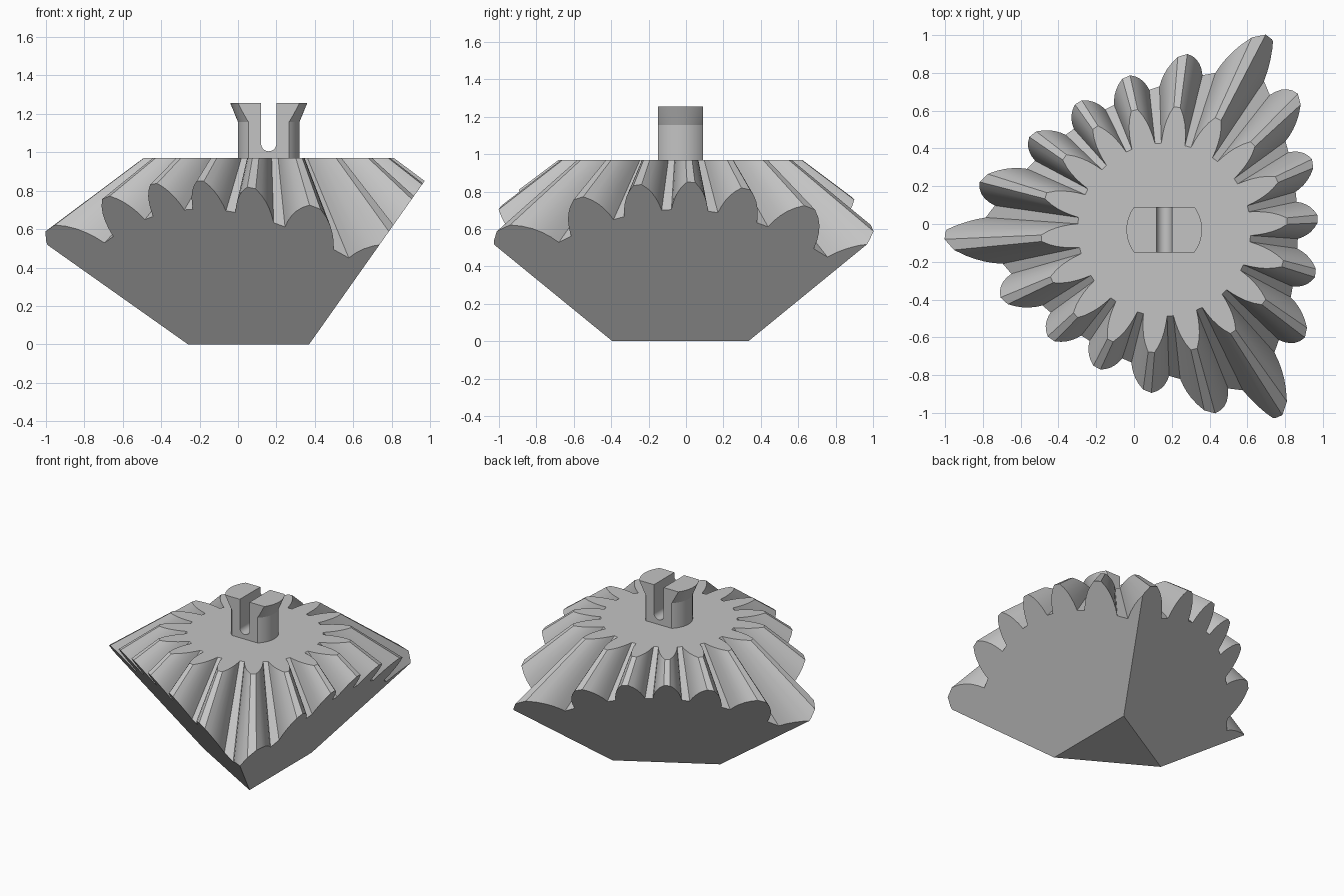
import bpy, bmesh
from math import sin, cos, pi, radians
from mathutils import Vector

if "Cube" in bpy.data.objects:
    bpy.data.objects.remove(bpy.data.objects["Cube"], do_unlink=True)

CENTRE = (0.16, -0.03, 0)
TOP, APEX = 0.97, 1.457
TEETH, PHASE = 18, 4
ROOT_R, TIP_R = 0.458, 0.652
# flank: height fraction, half angle of the tooth in degrees
FLANK = [(0, 7.9), (0.2, 7.1), (0.4, 6.1), (0.6, 4.9), (0.8, 3.4), (1, 1.5)]

grey = bpy.data.materials.new("plain grey")
grey.use_nodes = True
colour = (0.55, 0.55, 0.55, 1)
grey.diffuse_color = colour
grey.node_tree.nodes["Principled BSDF"].inputs["Base Color"].default_value = colour


def polar(r, a, z=0.0):
    return Vector((r * cos(a), r * sin(a), z))


def loft(rings):
    """Closed solid through rings of equal point count."""
    bm = bmesh.new()
    loops = [[bm.verts.new(p) for p in ring] for ring in rings]
    n = len(loops[0])
    for low, high in zip(loops, loops[1:]):
        for i in range(n):
            j = (i + 1) % n
            bm.faces.new((low[i], low[j], high[j], high[i]))
    bm.faces.new(loops[0][::-1])
    bm.faces.new(loops[-1])
    return bm


def slice_off(bm, point, normal):
    """Remove everything beyond the plane and cap the cut."""
    bmesh.ops.bisect_plane(bm, geom=bm.verts[:] + bm.edges[:] + bm.faces[:], dist=1e-5,
                           plane_co=point, plane_no=normal, clear_outer=True)
    bmesh.ops.holes_fill(bm, edges=[e for e in bm.edges if e.is_boundary], sides=0)


def make(name, bm):
    bmesh.ops.recalc_face_normals(bm, faces=bm.faces[:])
    mesh = bpy.data.meshes.new(name)
    bm.to_mesh(mesh)
    bm.free()
    mesh.materials.append(grey)
    obj = bpy.data.objects.new(name, mesh)
    obj.location = CENTRE
    bpy.context.collection.objects.link(obj)
    return obj


def select(obj):
    bpy.ops.object.select_all(action='DESELECT')
    obj.select_set(True)
    bpy.context.view_layer.objects.active = obj


# Bevel gear: tooth outline scaled away from the cone apex
outline = []
for k in range(TEETH):
    mid = PHASE + k * 360 / TEETH
    sides = [(u, -h) for u, h in FLANK] + [(u, h) for u, h in reversed(FLANK)]
    outline += [(ROOT_R + u * (TIP_R - ROOT_R), radians(mid + h)) for u, h in sides]
spread = APEX / (APEX - TOP)
gear = loft([[polar(r * spread, a) for r, a in outline],
             [polar(r, a, TOP) for r, a in outline]])

# Three sloping flat sides narrowing to the triangular base
for k in range(3):
    a = k * 2 * pi / 3
    slice_off(gear, polar(0.21, a), polar(1, a, -0.707))
gear_body = make("gear_body", gear)

# Round clip post with flared head and flat sides
post = loft([[polar(r, i * 2 * pi / 64, z) for i in range(64)]
             for r, z in [(0.16, 0.94), (0.16, 1.157), (0.2, 1.255)]])
for side in (-1, 1):
    slice_off(post, Vector((0, 0.12 * side, 0)), Vector((0, side, 0)))
clip_post = make("clip_post", post)

# Round-bottomed slot splitting the post into two prongs
arc = [(0.04 * cos(t), 1.045 + 0.04 * sin(t)) for t in (pi + i * pi / 16 for i in range(17))]
arc += [(0.04, 1.4), (-0.04, 1.4)]
cutter = make("slot_cutter", loft([[(x, y, z) for x, z in arc] for y in (-0.3, 0.3)]))
cutter.hide_render = True
select(clip_post)
slot = clip_post.modifiers.new("slot", 'BOOLEAN')
slot.operation = 'DIFFERENCE'
slot.solver = 'EXACT'
slot.object = cutter
bpy.ops.object.modifier_apply(modifier=slot.name)
bpy.data.objects.remove(cutter, do_unlink=True)

for obj in (gear_body, clip_post):
    select(obj)
    bpy.ops.object.shade_smooth_by_angle(angle=radians(22))
